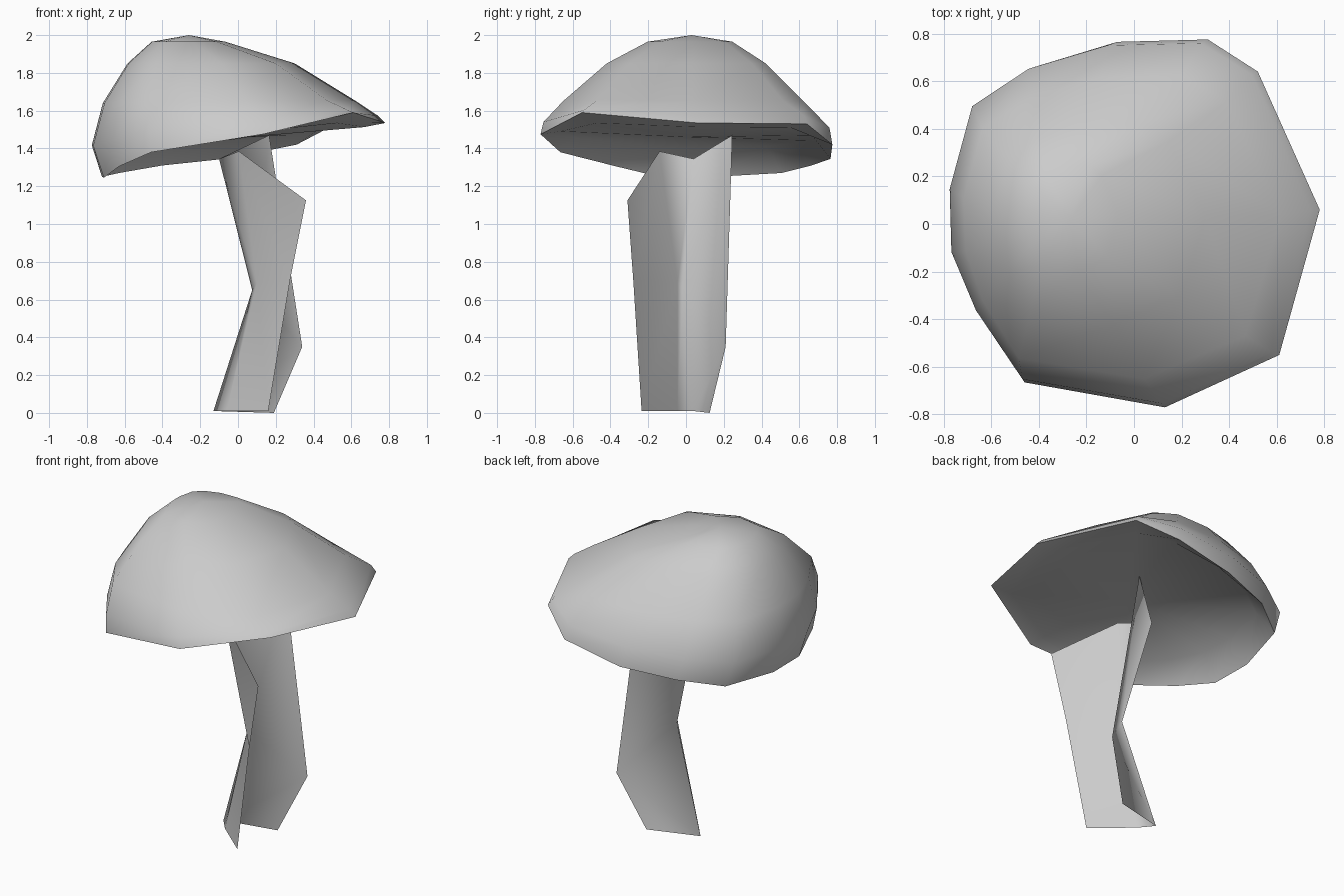
import bpy
import math
from mathutils import Vector

cube = bpy.data.objects.get("Cube")
if cube:
    bpy.data.objects.remove(cube, do_unlink=True)

grey = bpy.data.materials.new("pale grey")
grey.use_nodes = True
grey.diffuse_color = (0.6, 0.6, 0.6, 1)
grey.node_tree.nodes["Principled BSDF"].inputs["Base Color"].default_value = grey.diffuse_color


def add_part(name, verts, faces, angle):
    mesh = bpy.data.meshes.new(name)
    mesh.from_pydata([tuple(v) for v in verts], [], faces)
    mesh.materials.append(grey)
    obj = bpy.data.objects.new(name, mesh)
    bpy.context.collection.objects.link(obj)
    bpy.ops.object.select_all(action="DESELECT")
    obj.select_set(True)
    bpy.context.view_layer.objects.active = obj
    bpy.ops.object.shade_smooth_by_angle(angle=math.radians(angle))
    return obj


def loft(name, rings, tip, flip=False):
    """Skin a stack of closed rings and close the last one with a fan."""
    n = len(rings[0])
    verts = [v for ring in rings for v in ring] + [Vector(tip)]
    faces = []
    for k in range(len(rings) - 1):
        for i in range(n):
            j = (i + 1) % n
            faces.append((k * n + i, k * n + j, k * n + n + j, k * n + n + i))
    last = (len(rings) - 1) * n
    faces += [(last + i, last + (i + 1) % n, len(verts) - 1) for i in range(n)]
    if flip:
        faces = [f[::-1] for f in faces]
    return add_part(name, verts, faces, 80)


# Uneven cap rim, counterclockwise from the model's left
rim = [Vector(p) for p in (
    (.78, .06, 1.535), (.52, .64, 1.53), (.31, .775, 1.42), (-.07, .765, 1.345),
    (-.40, .665, 1.31), (-.63, .505, 1.27), (-.72, .15, 1.25), (-.71, -.12, 1.245),
    (-.63, -.37, 1.305), (-.46, -.665, 1.38), (.13, -.77, 1.475), (.61, -.55, 1.59))]


def ring(sx, sy, ox, oy, z, level, bulge=0):
    """Scaled copy of the rim; bulge pushes its low side outward."""
    return [Vector((p.x * sx + ox - bulge * max(0, 1.45 - p.z), p.y * sy + oy,
                    p.z + (z - p.z) * level)) for p in rim]


# Domed cap, leaning to the model's right
loft("cap_top", [rim,
                 ring(.95, .98, 0, 0, 1.62, .45, .45),
                 ring(.89, .825, -.075, -.015, 1.66, .95),
                 ring(.59, .545, -.16, 0, 1.85, 1),
                 ring(.26, .29, -.27, .02, 1.965, 1)], (-.26, .03, 2.0))

# Hollow underside: a short inner wall, then a nearly flat ceiling
loft("cap_underside", [rim, ring(.86, .86, 0, 0, 1.5, .62)], (.05, 0, 1.46), flip=True)

# Stem: one sheet folded into a V, listed as upright edges from front to back
edges = [
    [(.16, -.235, .01), (.275, -.279, .7), (.36, -.31, 1.125)],
    [(-.06, -.045, .01), (.1, -.045, .69), (.005, -.14, 1.385)],
    [(-.13, .04, .01), (.075, -.017, .65), (-.1, .04, 1.345)],
    [(.19, .125, 0), (.34, .21, .35), (.165, .245, 1.47)]]
strips = [(3 * c + r, 3 * c + r + 1, 3 * c + r + 4, 3 * c + r + 3)
          for c in range(3) for r in range(2)]
add_part("stem", [p for edge in edges for p in edge], strips, 180)
